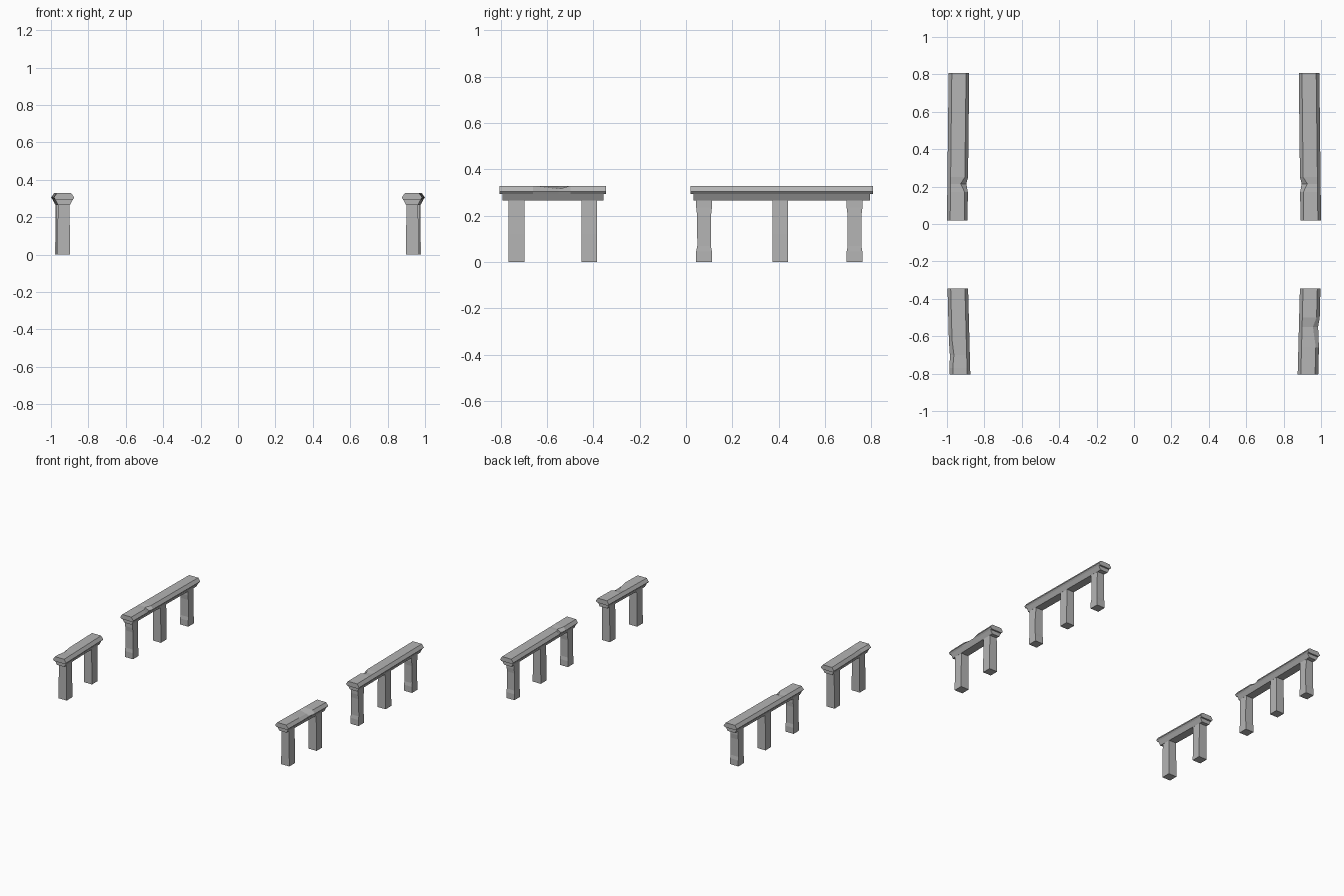
import bpy, bmesh

if "Cube" in bpy.data.objects:
    bpy.data.objects.remove(bpy.data.objects["Cube"])

stone = bpy.data.materials.new("weathered grey stone")
stone.diffuse_color = (0.46, 0.46, 0.46, 1)
stone.use_nodes = True
stone.node_tree.nodes["Principled BSDF"].inputs["Base Color"].default_value = stone.diffuse_color


def loft(name, rings):
    """Skin a list of equal-length point rings and close both ends."""
    bm = bmesh.new()
    vs = [[bm.verts.new(p) for p in ring] for ring in rings]
    n = len(vs[0])
    for a, b in zip(vs, vs[1:]):
        for i in range(n):
            j = (i + 1) % n
            bm.faces.new((a[i], a[j], b[j], b[i]))
    bm.faces.new(vs[0])
    bm.faces.new(vs[-1])
    bmesh.ops.recalc_face_normals(bm, faces=bm.faces)
    me = bpy.data.meshes.new(name)
    bm.to_mesh(me)
    bm.free()
    me.materials.append(stone)
    ob = bpy.data.objects.new(name, me)
    bpy.context.collection.objects.link(ob)
    return ob


def post(name, x, y, worn):
    """Square post; worn ones have a slightly slimmer shaft."""
    if worn:
        levels = [(0, 1, 1), (.045, 1, 1), (.07, .96, .86),
                  (.20, .94, .88), (.235, .9, 1), (.27, .9, 1)]
    else:
        levels = [(0, 1, 1), (.12, .97, 1), (.27, .9, 1)]
    h = 0.034
    loft(name, [[(x + a * h * sx, y + b * h * sy, z)
                 for a, b in ((-1, -1), (1, -1), (1, 1), (-1, 1))]
                for z, sx, sy in levels])


def fence(name, side, y0, y1, x0, x1, posts, worn, chip):
    """Post row with moulded beam and chipped cap. x is given for the +x side."""
    def cx(y):
        return x0 + (x1 - x0) * (y - y0) / (y1 - y0)

    # moulding under the cap
    loft(name + "_moulding", [
        [(side * (cx(y) + u), y, z) for u, z in
         ((-.031, .265), (.031, .265), (.047, .294), (-.047, .294))]
        for y in (y0 + .012, y1 - .012)])

    # bevelled cap, with one edge chipped at a station
    edge, ya, yc, yb, depth, drop = chip
    rings = []
    for y in (y0, ya, yc, yb, y1):
        d, dz = (depth, drop) if y == yc else (0, 0)
        o, i = (d if edge > 0 else 0), (d if edge < 0 else 0)
        zo, zi = (dz if edge > 0 else 0), (dz if edge < 0 else 0)
        w = .055
        prof = ((-.045, .294), (.045, .294), (w - o * .4, .305),
                (.038 - o, .329 - zo), (-.038 + i, .329 - zi),
                (-w + i * .4, .305))
        rings.append([(side * (cx(y) + u), y, z) for u, z in prof])
    loft(name + "_cap", rings)

    # posts
    for k, y in enumerate(posts):
        post(f"{name}_post_{k + 1}", side * cx(y), y, worn and k != 1)


for side, label in ((-1, "left"), (1, "right")):
    # long railing: chip on the inner edge
    fence(label + "_long_railing", side, .02, .807, .945, .936,
          (.078, .407, .728), True, (-1, .17, .215, .25, .022, .006))
    # short railing: chip on the outer edge, larger on the right
    chip = ((1, -.66, -.55, -.50, .018, .014) if side > 0
            else (1, -.77, -.70, -.62, .008, .004))
    fence(label + "_short_railing", side, -.805, -.345, .93, .942,
          (-.732, -.418), False, chip)
